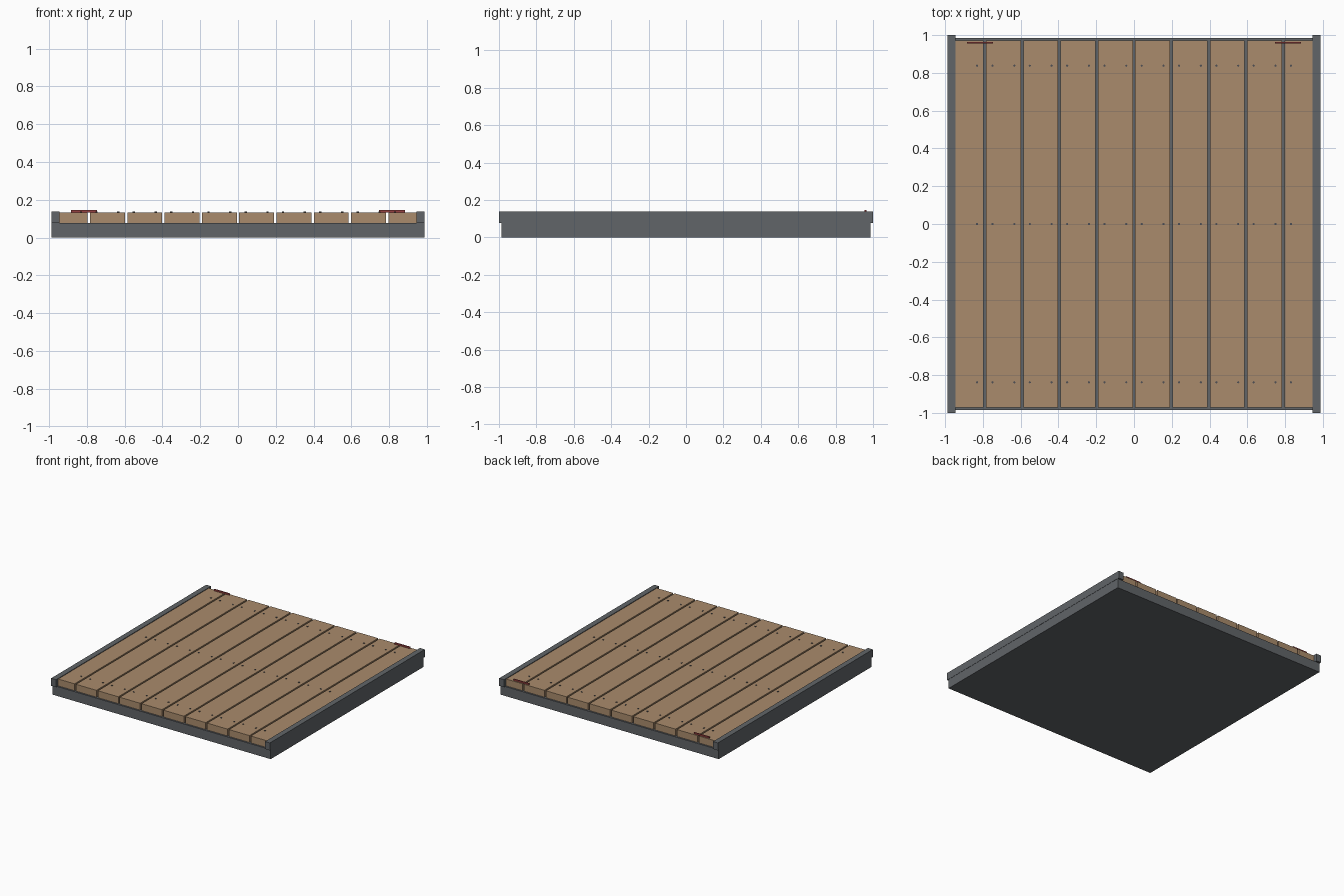
import bpy
import bmesh
from mathutils import Matrix, Vector

if "Cube" in bpy.data.objects:
    bpy.data.objects.remove(bpy.data.objects["Cube"])


def material(name, rgb):
    m = bpy.data.materials.new(name)
    m.diffuse_color = (*rgb, 1)
    m.use_nodes = True
    m.node_tree.nodes["Principled BSDF"].inputs["Base Color"].default_value = m.diffuse_color
    return m


STEEL = material("dark_steel", (0.12, 0.13, 0.14))
WOOD = material("wood", (0.40, 0.26, 0.15))
BOLT = material("bolt_metal", (0.08, 0.08, 0.09))
RED = material("red_paint", (0.30, 0.05, 0.05))


def finish(name, bm, mat):
    me = bpy.data.meshes.new(name)
    bm.to_mesh(me)
    bm.free()
    me.materials.append(mat)
    ob = bpy.data.objects.new(name, me)
    bpy.context.collection.objects.link(ob)
    return ob


def box(name, lo, hi, mat):
    lo, hi = Vector(lo), Vector(hi)
    bm = bmesh.new()
    bmesh.ops.create_cube(bm, size=1, matrix=Matrix.Translation((lo + hi) / 2)
                          @ Matrix.Diagonal((*(hi - lo), 1)))
    return finish(name, bm, mat)


# Base slab
BASE_TOP, DECK_TOP = 0.077, 0.133
box("base_slab", (-0.986, -0.986, 0), (0.986, 0.986, BASE_TOP), STEEL)

# Deck planks; the outer ones stop at the side rails
COUNT, PITCH, GAP, INNER = 10, 0.1975, 0.013, 0.944
for i in range(COUNT):
    x0 = max((i - COUNT / 2) * PITCH + GAP / 2, -INNER)
    x1 = min((i + 1 - COUNT / 2) * PITCH - GAP / 2, INNER)
    box(f"plank_{i + 1}", (x0, -0.972, BASE_TOP), (x1, 0.972, DECK_TOP), WOOD)

# Side rails and red marker strips
for side, s in (("left", -1), ("right", 1)):
    xs = sorted((s * INNER, s * 0.988))
    box(f"{side}_rail", (xs[0], -1, BASE_TOP), (xs[1], 1, 0.138), STEEL)
    xs = sorted((s * 0.746, s * 0.885))
    box(f"{side}_marker_strip", (xs[0], 0.955, DECK_TOP), (xs[1], 0.964, 0.146), RED)

# Bolt heads in pairs either side of every seam
bm = bmesh.new()
for seam in range(1, COUNT):
    for dx in (-0.041, 0.041):
        for y in (-0.838, 0, 0.838):
            x = (seam - COUNT / 2) * PITCH + dx
            bmesh.ops.create_cone(bm, cap_ends=True, segments=8, radius1=0.006,
                                  radius2=0.006, depth=0.008,
                                  matrix=Matrix.Translation((x, y, DECK_TOP)))
finish("bolt_heads", bm, BOLT)
